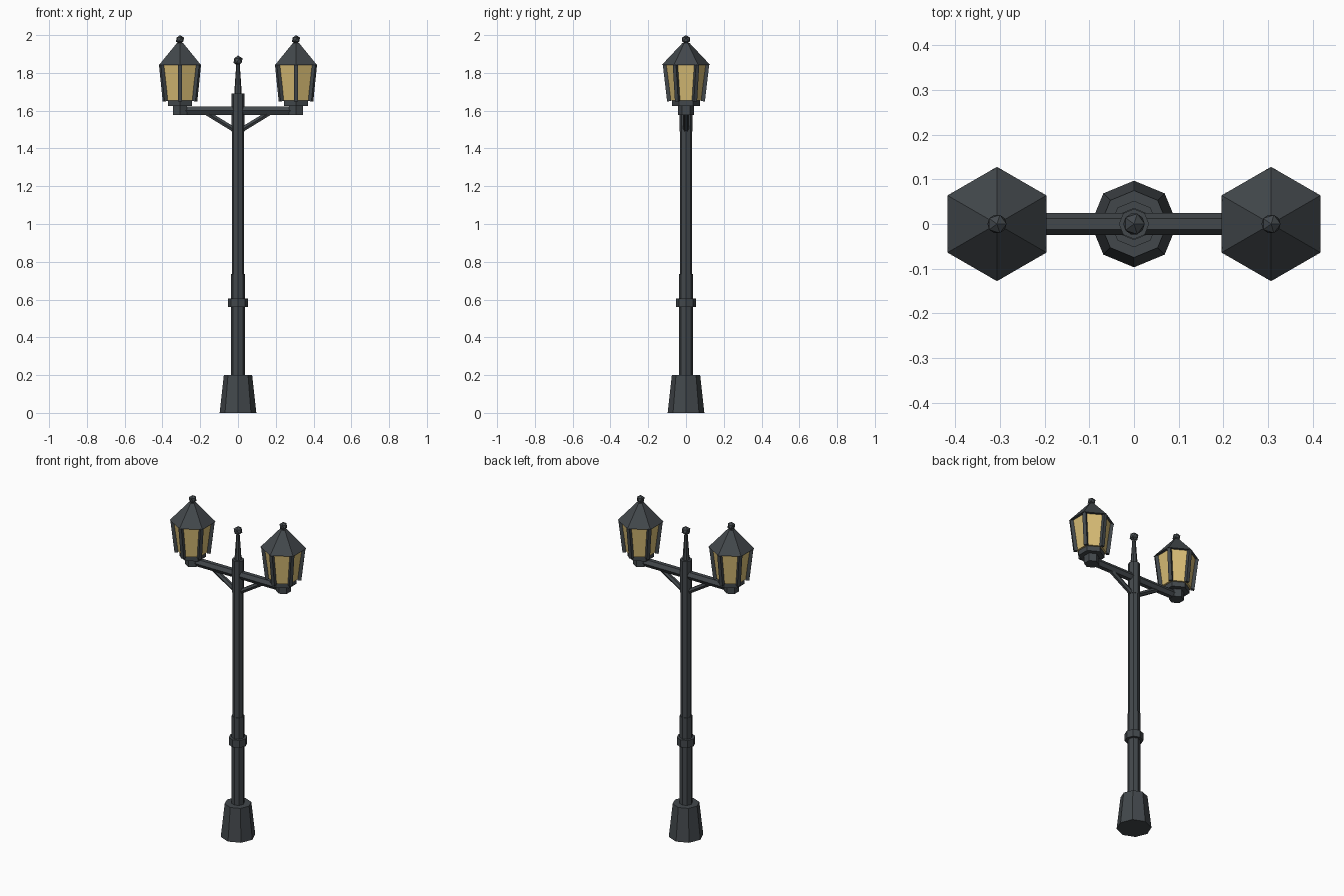
import bpy, math
from mathutils import Vector

cube = bpy.data.objects.get("Cube")
if cube:
    bpy.data.objects.remove(cube, do_unlink=True)


def make_material(name, rgb):
    mat = bpy.data.materials.new(name)
    mat.use_nodes = True
    colour = (*rgb, 1)
    mat.diffuse_color = colour
    mat.node_tree.nodes["Principled BSDF"].inputs["Base Color"].default_value = colour
    return mat


IRON = make_material("dark_iron", (0.055, 0.064, 0.071))
GLASS = make_material("amber_glass", (0.69, 0.51, 0.18))


def finish(name, mat):
    obj = bpy.context.object
    obj.name = name
    obj.data.materials.append(mat)
    return obj


def tube(name, start, end, r1, r2=None, sides=8, mat=IRON):
    """Straight prism or frustum between two points."""
    a, b = Vector(start), Vector(end)
    d = b - a
    bpy.ops.mesh.primitive_cone_add(
        vertices=sides, radius1=r1, radius2=r1 if r2 is None else r2,
        depth=d.length, location=(a + b) / 2,
        rotation=(0, math.atan2(d.x, d.z), 0))
    return finish(name, mat)


def upright(name, x, z1, z2, r1, r2=None, sides=8, mat=IRON):
    return tube(name, (x, 0, z1), (x, 0, z2), r1, r2, sides, mat)


def ball(name, x, z, r):
    bpy.ops.mesh.primitive_ico_sphere_add(subdivisions=1, radius=r, location=(x, 0, z))
    return finish(name, IRON)


def corner_bar(name, x, angle, r1, z1, r2, z2, width):
    """Square bar leaning outwards along one lantern corner."""
    out = Vector((math.cos(angle), math.sin(angle), 0))
    a, b = out * r1 + Vector((x, 0, z1)), out * r2 + Vector((x, 0, z2))
    d = b - a
    bpy.ops.mesh.primitive_cube_add(
        size=1, location=(a + b) / 2,
        rotation=(0, math.atan2(r2 - r1, z2 - z1), angle))
    obj = finish(name, IRON)
    obj.scale = (width, width, d.length)
    return obj


# Post
upright("base", 0, 0, 0.2, 0.097, 0.075)
upright("lower_pole", 0, 0.2, 0.735, 0.036)
upright("pole_collar", 0, 0.56, 0.605, 0.052)
upright("upper_pole", 0, 0.735, 1.69, 0.032)
upright("pole_cap", 0, 1.49, 1.69, 0.034)
upright("finial_spike", 0, 1.69, 1.85, 0.02, 0.009)
ball("finial_ball", 0, 1.865, 0.027)

# Cross arm
LAMP_X = 0.307
tube("cross_arm", (-LAMP_X, 0, 1.6), (LAMP_X, 0, 1.6), 0.025, sides=6)

# Braces and lanterns on both sides
for side, s in (("left", 1), ("right", -1)):
    x = s * LAMP_X
    tube(side + "_brace", (0, 0, 1.487), (s * 0.19, 0, 1.603), 0.015, sides=6)
    upright(side + "_lantern_socket", x, 1.577, 1.63, 0.042, sides=6)
    upright(side + "_lantern_tray", x, 1.625, 1.66, 0.073, sides=6)
    upright(side + "_lantern_glass", x, 1.655, 1.842, 0.085, 0.11, 6, GLASS)
    upright(side + "_lantern_roof", x, 1.842, 1.957, 0.128, 0.02, 6)
    ball(side + "_lantern_knob", x, 1.976, 0.024)
    for i in range(6):
        corner_bar(f"{side}_lantern_bar_{i + 1}", x, math.radians(30 + 60 * i),
                   0.09, 1.65, 0.113, 1.845, 0.02)
